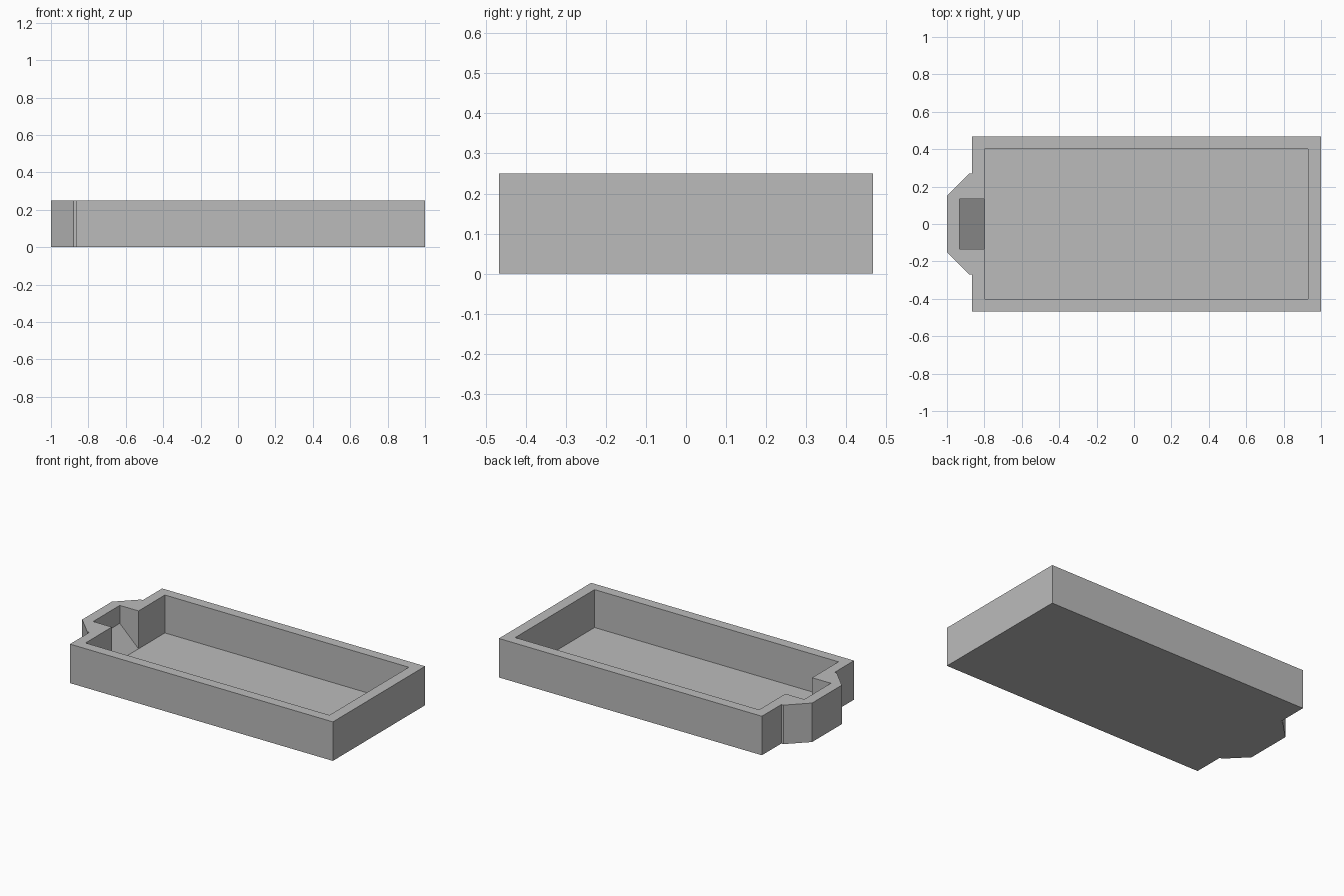
import bpy
import bmesh
from mathutils import Vector

cube = bpy.data.objects.get("Cube")
if cube:
    bpy.data.objects.remove(cube, do_unlink=True)

HEIGHT, FLOOR = 0.25, 0.007

grey = bpy.data.materials.new("plain grey")
grey.use_nodes = True
color = (0.5, 0.5, 0.5, 1)
grey.diffuse_color = color
grey.node_tree.nodes["Principled BSDF"].inputs["Base Color"].default_value = color


def prism(name, points, direction):
    """Extrude a closed outline along a direction."""
    bm = bmesh.new()
    face = bm.faces.new([bm.verts.new(p) for p in points])
    result = bmesh.ops.extrude_face_region(bm, geom=[face])
    verts = [g for g in result["geom"] if isinstance(g, bmesh.types.BMVert)]
    bmesh.ops.translate(bm, verts=verts, vec=Vector(direction))
    bmesh.ops.recalc_face_normals(bm, faces=bm.faces)
    mesh = bpy.data.meshes.new(name)
    bm.to_mesh(mesh)
    bm.free()
    mesh.materials.append(grey)
    obj = bpy.data.objects.new(name, mesh)
    bpy.context.collection.objects.link(obj)
    return obj


def mirrored(half, z):
    """Complete a half outline by mirroring it across y = 0."""
    full = half + [(x, -y) for x, y in reversed(half)]
    return [(x, y, z) for x, y in full]


# Tray body with a chamfered spout on one end
outer = [(1, 0.467), (-0.865, 0.467), (-0.865, 0.27), (-0.88, 0.27), (-1, 0.15)]
tray = prism("tray_body", mirrored(outer, 0), (0, 0, HEIGHT))

# Basin and spout channel hollowed out together
inner = [(0.93, 0.402), (-0.8, 0.402), (-0.8, 0.135), (-0.933, 0.135)]
cutter = prism("basin_cutter", mirrored(inner, FLOOR), (0, 0, HEIGHT))
cut = tray.modifiers.new("basin", 'BOOLEAN')
cut.operation, cut.solver, cut.object = 'DIFFERENCE', 'EXACT', cutter
bpy.context.view_layer.objects.active = tray
bpy.ops.object.modifier_apply(modifier=cut.name)
bpy.data.objects.remove(cutter, do_unlink=True)

# Sloped ramp in the spout, with its ends sunk into the walls
ramp = [(-0.95, 0.003), (-0.95, 0.135), (-0.933, 0.135), (-0.8, FLOOR), (-0.8, 0.003)]
prism("spout_ramp", [(x, -0.14, z) for x, z in ramp], (0, 0.28, 0))
